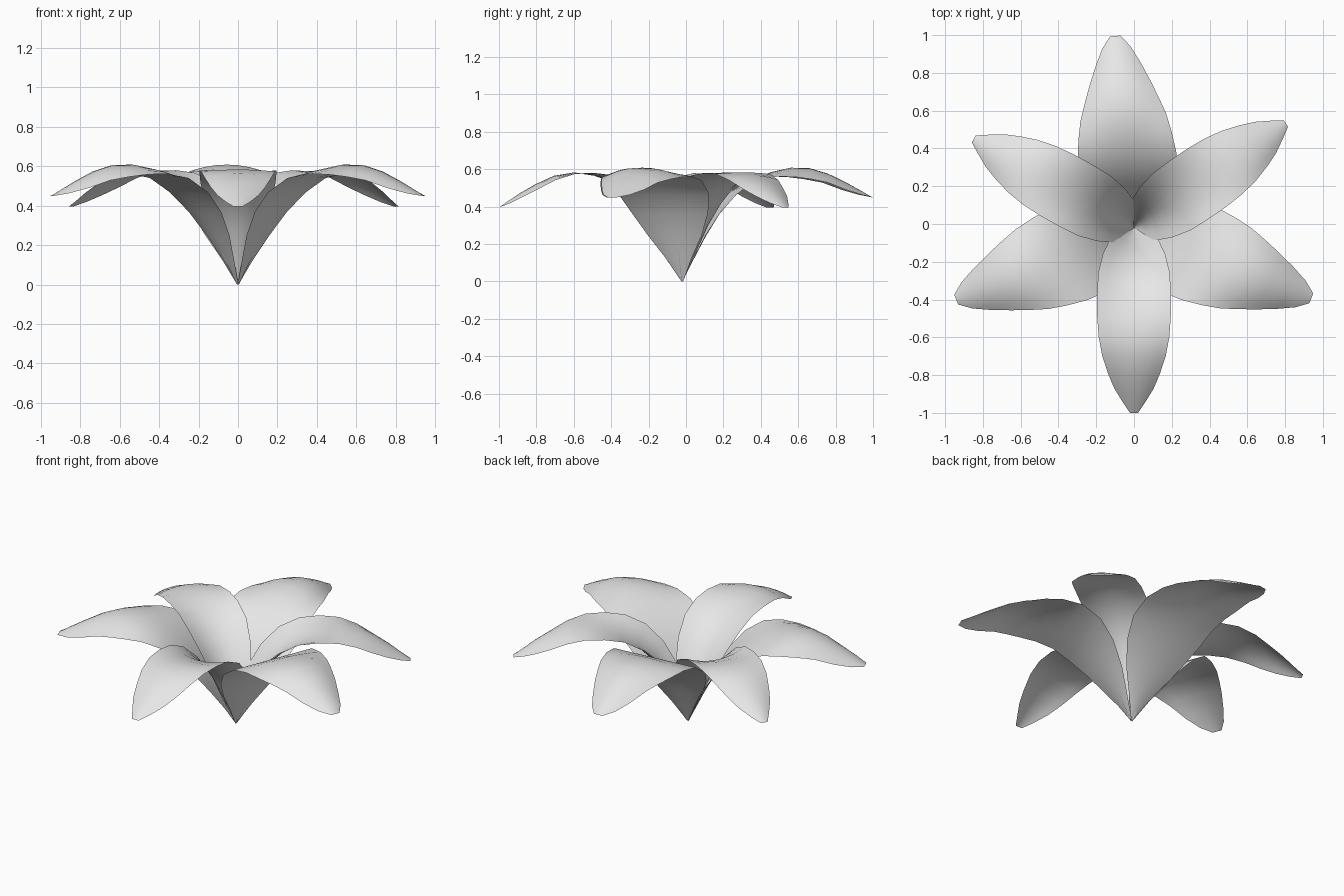
import bpy, bmesh
from math import radians
from mathutils import Vector, Matrix

if "Cube" in bpy.data.objects:
    bpy.data.objects.remove(bpy.data.objects["Cube"], do_unlink=True)

petal_grey = bpy.data.materials.new("petal_grey")
petal_grey.use_nodes = True
petal_grey.diffuse_color = (0.8, 0.8, 0.8, 1)
petal_grey.node_tree.nodes["Principled BSDF"].inputs["Base Color"].default_value = (0.8, 0.8, 0.8, 1)

# Petal rows: distance out, height, half width, edge lift (cupped base, arched tip)
INNER = [(0, 0, .004, 0), (.06, .14, .08, .045), (.12, .27, .13, .06),
         (.19, .38, .165, .06), (.28, .47, .19, .055), (.38, .53, .195, .04),
         (.48, .565, .195, .015), (.59, .583, .187, -.01), (.7, .565, .168, -.025),
         (.8, .52, .138, -.03), (.88, .475, .105, -.025), (.95, .43, .06, -.015),
         (1, .395, .022, 0)]
OUTER = [(0, 0, .005, 0), (.06, .12, .075, .01), (.12, .24, .155, .015),
         (.19, .36, .22, .015), (.27, .46, .26, .01), (.37, .54, .262, 0),
         (.47, .585, .248, -.025), (.57, .608, .228, -.05), (.67, .606, .198, -.06),
         (.77, .575, .163, -.05), (.87, .525, .12, -.04), (.95, .48, .075, -.02),
         (1, .45, .028, 0)]
COLUMNS = 8
BASE = Matrix.Translation((0, -.02, 0))


def make_petal(name, rows, angle, length, width=1):
    """Sweep a curved cross-section along the spine, then turn it into place."""
    bm = bmesh.new()
    grid = []
    for i, (out, height, half, lift) in enumerate(rows):
        before, after = rows[max(i - 1, 0)], rows[min(i + 1, len(rows) - 1)]
        normal = Vector((before[1] - after[1], 0, after[0] - before[0])).normalized()
        line = []
        for j in range(COLUMNS + 1):
            t = 2 * j / COLUMNS - 1
            p = Vector((out * length, t * half * width, height)) + normal * lift * t * t
            line.append(bm.verts.new(p))
        grid.append(line)
    for a, b in zip(grid, grid[1:]):
        for j in range(COLUMNS):
            bm.faces.new((a[j], b[j], b[j + 1], a[j + 1]))
    bm.transform(BASE @ Matrix.Rotation(radians(angle), 4, 'Z'))
    for face in bm.faces:
        face.smooth = True
    mesh = bpy.data.meshes.new(name)
    bm.to_mesh(mesh)
    bm.free()
    mesh.materials.append(petal_grey)
    bpy.context.collection.objects.link(bpy.data.objects.new(name, mesh))


# Upper ring of narrow petals
make_petal("inner_petal_front", INNER, 270, .98)
make_petal("inner_petal_left", INNER, 34.5, .975, .95)
make_petal("inner_petal_right", INNER, 151, .97, .95)

# Lower ring of broad petals
make_petal("outer_petal_back", OUTER, 95.6, 1.02)
make_petal("outer_petal_left", OUTER, 338.3, 1.01)
make_petal("outer_petal_right", OUTER, 202, 1.015)
